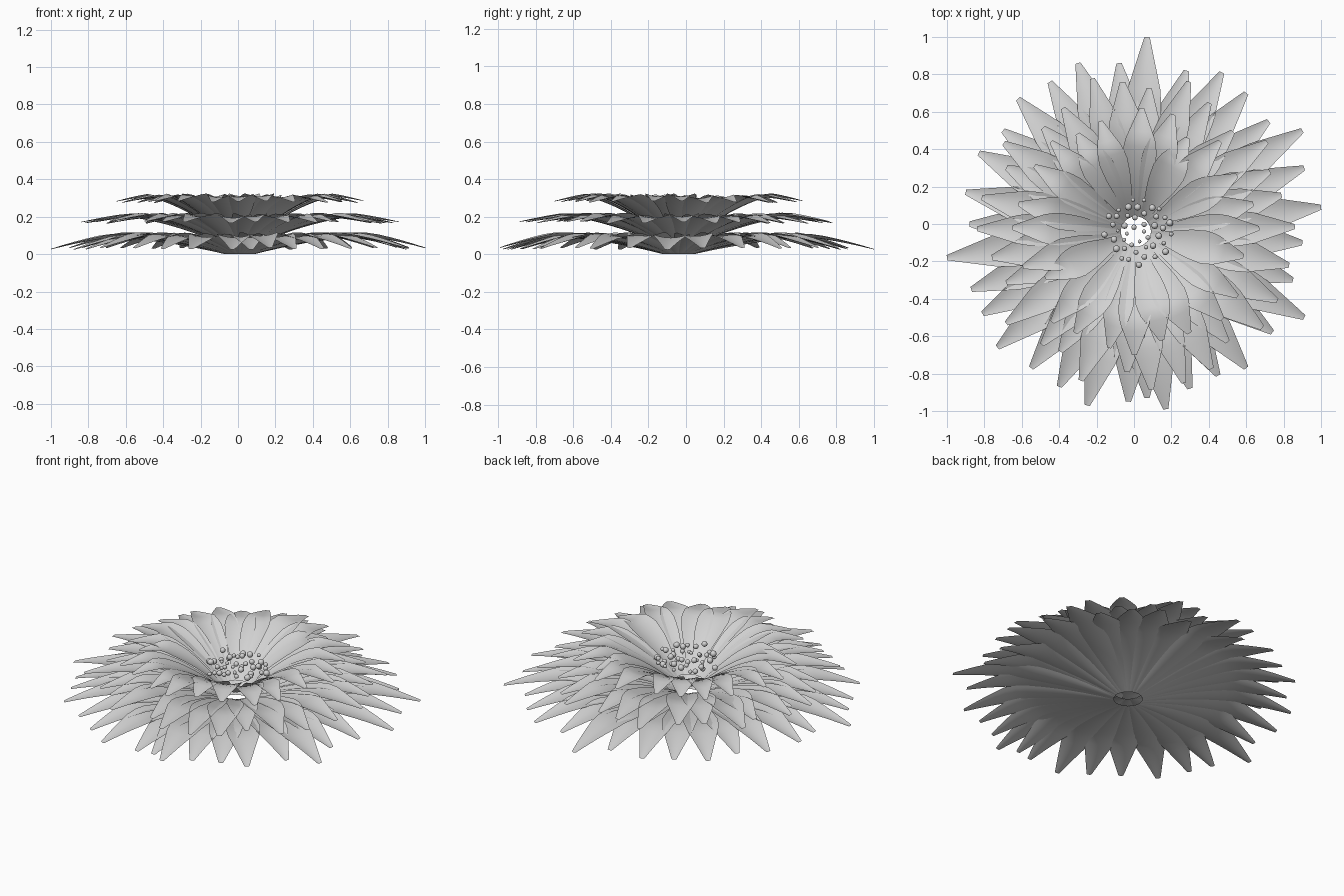
import bpy, bmesh, math, random
from mathutils import Vector, Matrix

if "Cube" in bpy.data.objects:
    bpy.data.objects.remove(bpy.data.objects["Cube"], do_unlink=True)

random.seed(4)
CENTRE = Vector((0.01, -0.04, 0))
HOLE = 0.08
ROWS, COLS = 14, 6

grey = bpy.data.materials.new("light_grey")
grey.use_nodes = True
grey.diffuse_color = (0.65, 0.65, 0.65, 1)
grey.node_tree.nodes["Principled BSDF"].inputs["Base Color"].default_value = (0.65, 0.65, 0.65, 1)

# half width along the petal: narrow root, broad middle, blunt tip
WIDTHS = [(0, 0.25), (0.2, 0.5), (0.4, 0.85), (0.58, 1.0), (0.7, 0.9), (0.97, 0.22), (1, 0.14)]


def half_width(t):
    for (a, wa), (b, wb) in zip(WIDTHS, WIDTHS[1:]):
        if t <= b:
            return wa + (wb - wa) * (t - a) / (b - a)
    return WIDTHS[-1][1]


def add_petal(bm, angle, length, width, base, rise, droop, peak):
    """One cupped petal: climbs from the hole to its peak, then bends down to its tip."""
    turn = Matrix.Rotation(angle, 3, "Z")
    grid = []
    for i in range(ROWS + 1):
        t = i / ROWS
        r = HOLE + (length - HOLE) * t
        s = min(1, t / peak)
        z = base + rise * (1.5 * s - 0.5 * s * s)
        z -= droop * max(0, (t - peak) / (1 - peak)) ** 1.4
        w = width * half_width(t)
        row = []
        for j in range(COLS + 1):
            u = 2 * j / COLS - 1
            cup = 0.2 * w * u * u
            row.append(bm.verts.new(CENTRE + turn @ Vector((r, w * u, z + cup))))
        grid.append(row)
    for a, b in zip(grid, grid[1:]):
        for j in range(COLS):
            bm.faces.new((a[j], b[j], b[j + 1], a[j + 1]))


def finish(bm, name):
    mesh = bpy.data.meshes.new(name)
    bm.to_mesh(mesh)
    bm.free()
    mesh.materials.append(grey)
    for p in mesh.polygons:
        p.use_smooth = True
    obj = bpy.data.objects.new(name, mesh)
    bpy.context.collection.objects.link(obj)


def random_tier(name, count, longest, shortest, width, base, rise, droop, peak):
    bm = bmesh.new()
    for k in range(count):
        angle = 2 * math.pi * (k + random.uniform(-0.2, 0.2)) / count
        # every third petal is full length
        length = longest if k % 3 == 0 else random.uniform(shortest, longest)
        add_petal(bm, angle, length, width * random.uniform(0.9, 1.1),
                  base, rise - random.uniform(0, 0.012), droop, peak)
    finish(bm, name)


# outer tier: petals aimed at uneven tips
TIPS = [(1, .09), (.91, .3), (.9, .5), (.72, .55), (.6, .7), (.47, .81), (.28, .82), (.07, 1),
        (-.08, .86), (-.3, .86), (-.45, .76), (-.62, .67), (-.7, .5), (-.83, .38), (-.9, .17),
        (-.88, 0), (-1, -.18), (-.87, -.35), (-.81, -.48), (-.73, -.66), (-.55, -.77), (-.4, -.87),
        (-.25, -.97), (-.03, -.95), (.07, -.93), (.17, -.99), (.3, -.88), (.45, -.81), (.6, -.77),
        (.74, -.58), (.91, -.5), (.85, -.3), (.9, -.1)]
bm = bmesh.new()
for x, y in TIPS:
    d = Vector((x, y, 0)) - CENTRE
    add_petal(bm, math.atan2(d.y, d.x), d.length, 0.1,
              0, 0.1 - random.uniform(0, 0.012), 0.065, 0.62)
finish(bm, "outer_petals")

# upper tiers
random_tier("middle_petals", 30, 0.85, 0.74, 0.095, 0.045, 0.16, 0.03, 0.66)
random_tier("inner_petals", 24, 0.66, 0.54, 0.085, 0.09, 0.22, 0.025, 0.7)

# loose cluster of round stamens over the hole
bm = bmesh.new()
COUNT = 44
for k in range(COUNT):
    angle = k * 2.4
    r = 0.185 * math.sqrt((k + 0.5) / COUNT) + random.uniform(-0.012, 0.012)
    spot = CENTRE + Vector((r * math.cos(angle) + 0.015, r * math.sin(angle), random.uniform(0.2, 0.25)))
    bmesh.ops.create_icosphere(bm, subdivisions=2, radius=random.uniform(0.01, 0.019),
                               matrix=Matrix.Translation(spot))
finish(bm, "stamens")
